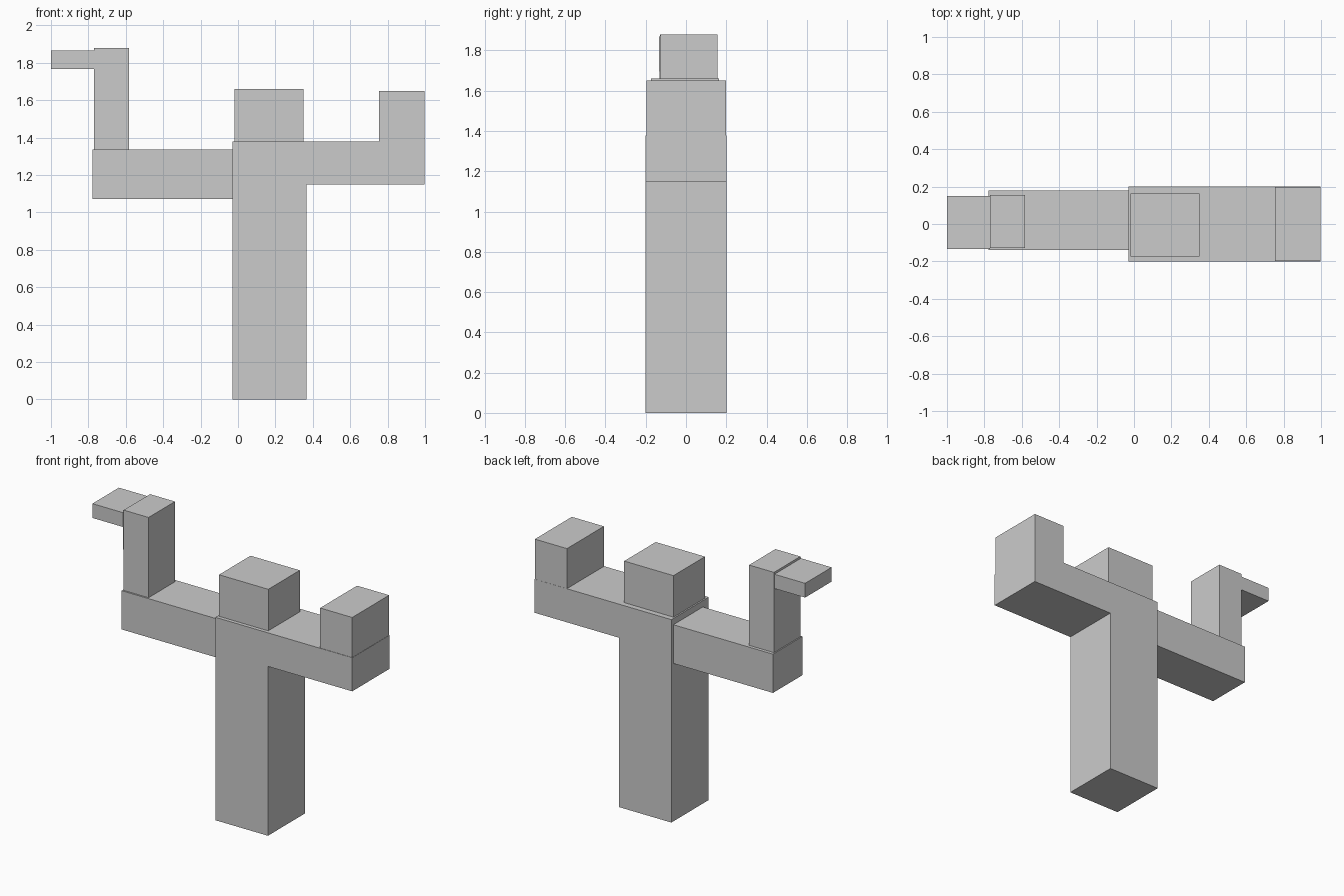
import bpy, bmesh
from mathutils import Vector

if "Cube" in bpy.data.objects:
    bpy.data.objects.remove(bpy.data.objects["Cube"])

bm = bmesh.new()


def face_at(axis, value, near):
    """Pick the face lying in the plane axis=value whose centre is closest to near."""
    flat = [f for f in bm.faces if all(abs(v.co[axis] - value) < 1e-4 for v in f.verts)]
    return min(flat, key=lambda f: (f.calc_center_median() - Vector(near)).length)


def grow(face, axis, lo, hi, end):
    """Reshape a copy of the face to the rectangle lo..hi, then pull it out to end."""
    face = bmesh.ops.extrude_discrete_faces(bm, faces=[face])["faces"][0]
    mid = face.calc_center_median()
    for v in face.verts:
        for i in range(3):
            if i != axis:
                v.co[i] = hi[i] if v.co[i] > mid[i] else lo[i]
    face = bmesh.ops.extrude_discrete_faces(bm, faces=[face])["faces"][0]
    for v in face.verts:
        v.co[axis] = end


# Trunk with right arm: one stepped profile extruded through the depth
profile = [(-.03, 0), (.365, 0), (.365, 1.15), (.998, 1.15),
           (.998, 1.378), (.365, 1.378), (-.03, 1.378)]
front = bm.faces.new([bm.verts.new((x, -.2, z)) for x, z in profile])
back = bmesh.ops.extrude_face_region(bm, geom=[front])["geom"]
bmesh.ops.translate(bm, vec=(0, .4, 0), verts=[g for g in back if isinstance(g, bmesh.types.BMVert)])

# Head block and right upright
grow(face_at(2, 1.378, (.17, 0, 1.378)), 2, (-.02, -.175, 0), (.35, .163, 0), 1.66)
grow(face_at(2, 1.378, (.68, 0, 1.378)), 2, (.755, -.197, 0), (.996, .199, 0), 1.65)

# Left arm, left upright and its outward tip
grow(face_at(0, -.03, (-.03, 0, .7)), 0, (0, -.138, 1.072), (0, .178, 1.335), -.778)
grow(face_at(2, 1.335, (-.4, 0, 1.335)), 2, (-.77, -.127, 0), (-.583, .156, 0), 1.88)
grow(face_at(0, -.77, (-.77, 0, 1.6)), 0, (0, -.134, 1.768), (0, .15, 1.865), -1)

bmesh.ops.recalc_face_normals(bm, faces=bm.faces)
mesh = bpy.data.meshes.new("branching_post")
bm.to_mesh(mesh)
bm.free()
bpy.context.collection.objects.link(bpy.data.objects.new("branching_post", mesh))
